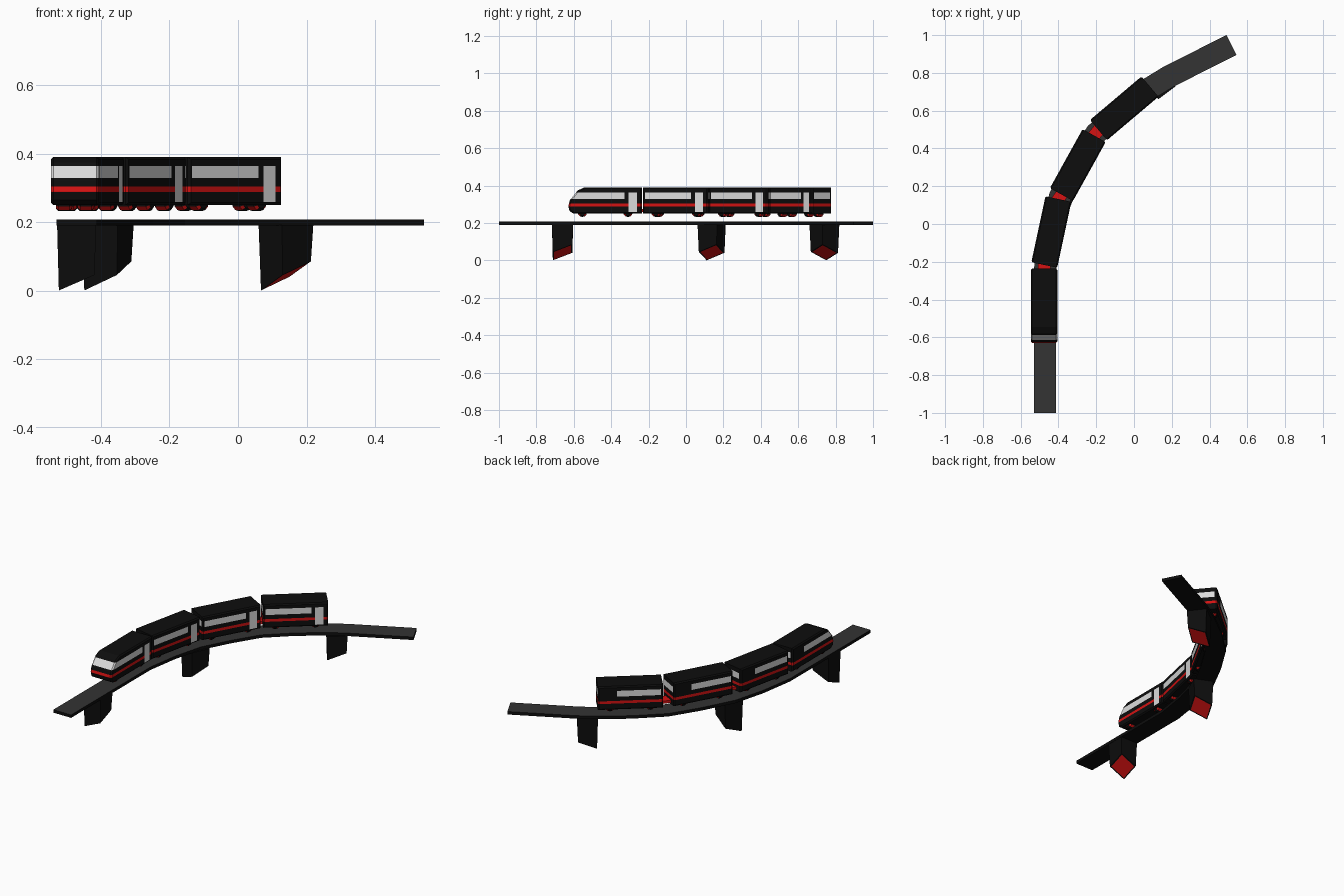
import bpy, bmesh, math
from mathutils import Matrix, Vector

if "Cube" in bpy.data.objects:
    bpy.data.objects.remove(bpy.data.objects["Cube"])


def material(name, rgb):
    m = bpy.data.materials.new(name)
    m.use_nodes = True
    m.diffuse_color = (*rgb, 1)
    m.node_tree.nodes["Principled BSDF"].inputs["Base Color"].default_value = (*rgb, 1)
    return m


PALETTE = [material("black", (0.004, 0.004, 0.004)),
           material("red", (0.66, 0.006, 0.006)),
           material("window_grey", (0.72, 0.72, 0.72)),
           material("deck_grey", (0.033, 0.033, 0.033))]
BLACK, RED, WINDOW, DECK = range(4)
HALF = 0.07                       # half width of a coach
FLOOR, ROOF = 0.25, 0.39


def finish(bm, name, matrix=Matrix()):
    bmesh.ops.recalc_face_normals(bm, faces=bm.faces)
    me = bpy.data.meshes.new(name)
    bm.to_mesh(me)
    bm.free()
    for m in PALETTE:
        me.materials.append(m)
    ob = bpy.data.objects.new(name, me)
    ob.matrix_world = matrix
    bpy.context.collection.objects.link(ob)
    return ob


def place(x, y, heading):
    """Local +y runs along the line, turned clockwise by the heading."""
    return Matrix.Translation((x, y, 0)) @ Matrix.Rotation(-math.radians(heading), 4, 'Z')


def slice_at(bm, axis, values):
    for v in values:
        co, no = Vector(), Vector()
        co[axis], no[axis] = v, 1
        bmesh.ops.bisect_plane(bm, geom=bm.verts[:] + bm.edges[:] + bm.faces[:],
                               plane_co=co, plane_no=no, dist=1e-5)


def coach_body(name, profile, length, nosed, matrix):
    # Side profile extruded across the coach, rims chamfered
    bm = bmesh.new()
    cap = bm.faces.new([bm.verts.new((-HALF, y, z)) for y, z in profile])
    new = bmesh.ops.extrude_face_region(bm, geom=[cap])["geom"]
    bmesh.ops.translate(bm, vec=(2 * HALF, 0, 0),
                        verts=[g for g in new if isinstance(g, bmesh.types.BMVert)])
    bm.normal_update()
    rims = [e for e in bm.edges if abs(e.verts[0].co.x - e.verts[1].co.x) < 1e-4]
    bmesh.ops.bevel(bm, geom=rims, offset=0.007, segments=1, affect='EDGES')

    # Cut the lines of the stripe, windows and door
    door = (length - 0.072, length - 0.026)
    window_end = {1: length - 0.092, -1: length - 0.105}
    slice_at(bm, 2, (0.259, 0.288, 0.304, 0.329, 0.364))
    slice_at(bm, 1, (0.012, *window_end.values(), *door))
    slice_at(bm, 0, (-0.056, 0.056))
    bmesh.ops.recalc_face_normals(bm, faces=bm.faces)

    # Paint by height and direction
    for f in bm.faces:
        c, n = f.calc_center_median(), f.normal
        side = 1 if c.x > 0 else -1
        on_side = abs(n.x) > 0.9
        in_glass = 0.329 < c.z < 0.364
        in_front = c.y < length / 2
        if abs(n.z) > 0.95:
            continue
        if on_side and side > 0 and door[0] < c.y < door[1] and 0.259 < c.z < 0.364:
            f.material_index = WINDOW
        elif 0.288 < c.z < 0.304:
            f.material_index = RED
        elif in_glass and on_side and c.y < window_end[side] and (nosed or c.y > 0.012):
            f.material_index = WINDOW
        elif in_glass and not on_side and nosed and in_front:
            f.material_index = WINDOW
        elif in_glass and abs(n.y) > 0.9 and abs(c.x) < 0.056:
            f.material_index = WINDOW
    finish(bm, name, matrix)


def wheels(name, length, matrix):
    # Four rounded wheels showing under the floor
    bm = bmesh.new()
    for y in (0.19 * length, 0.81 * length):
        for x in (-0.032, 0.032):
            m = Matrix.Translation((x, y, 0.258)) @ Matrix.Rotation(math.pi / 2, 4, 'Y')
            bmesh.ops.create_cone(bm, cap_ends=True, segments=12, radius1=0.026,
                                  radius2=0.026, depth=0.048, matrix=m)
    rims = [e for e in bm.edges if abs(e.verts[0].co.x - e.verts[1].co.x) < 1e-4]
    bmesh.ops.bevel(bm, geom=rims, offset=0.008, segments=1, affect='EDGES')
    bm.normal_update()
    for f in bm.faces:
        if 0.237 < f.calc_center_median().z < 0.25 and abs(f.normal.y) > 0.4:
            f.material_index = RED
    finish(bm, name, matrix)


def box(name, size, centre, mat, matrix):
    bm = bmesh.new()
    bmesh.ops.create_cube(bm, size=1, matrix=Matrix.Translation(centre) @ Matrix.Diagonal((*size, 1)))
    for f in bm.faces:
        f.material_index = mat
    finish(bm, name, matrix)


# Train: leading coach with a sloping nose, then three plain coaches
LEAD, PLAIN = 0.393, 0.357
nose = [(0.028, FLOOR), (0.006, 0.264), (0, 0.29), (0.008, 0.322),
        (0.05, 0.374), (0.085, ROOF), (LEAD, ROOF), (LEAD, FLOOR)]
plain = [(0, FLOOR), (0, ROOF), (PLAIN, ROOF), (PLAIN, FLOOR)]
coaches = [("lead_coach", nose, LEAD, (-0.476, -0.629, 0)),
           ("second_coach", plain, PLAIN, (-0.475, -0.217, 12.1)),
           ("third_coach", plain, PLAIN, (-0.384, 0.156, 29)),
           ("rear_coach", plain, PLAIN, (-0.188, 0.497, 49.8))]
previous_rear = None
for name, profile, length, spot in coaches:
    matrix = place(*spot)
    coach_body(name, profile, length, name == "lead_coach", matrix)
    wheels(name + "_wheels", length, matrix)
    # Red coupling between neighbouring coaches
    if previous_rear is not None:
        gap = matrix.translation - previous_rear
        middle = previous_rear + gap / 2
        heading = math.degrees(math.atan2(gap.x, gap.y))
        box(name + "_coupling", (0.065, gap.length + 0.03, 0.016), (0, 0, 0.266), RED,
            place(middle.x, middle.y, heading))
    previous_rear = matrix @ Vector((0, length, 0))

# Curved deck swept along the line with mitred joints
path = [Vector(p) for p in ((-0.471, -1), (-0.471, -0.24), (-0.44, -0.04), (-0.392, 0.143),
                            (-0.3, 0.32), (-0.2, 0.48), (-0.06, 0.61), (0.085, 0.72),
                            (0.18, 0.778), (0.516, 0.948))]
bm = bmesh.new()
rings = []
for i, p in enumerate(path):
    before = (p - path[i - 1]).normalized() if i else None
    after = (path[i + 1] - p).normalized() if i < len(path) - 1 else None
    d = ((before or after) + (after or before)).normalized()
    across = Vector((d.y, -d.x)) * 0.059
    rings.append([bm.verts.new((*(p + across * s), z))
                  for s, z in ((-1, 0.19), (1, 0.19), (1, 0.208), (-1, 0.208))])
for a, b in zip(rings, rings[1:]):
    for k in range(4):
        f = bm.faces.new((a[k], a[(k + 1) % 4], b[(k + 1) % 4], b[k]))
        f.material_index = DECK if k == 2 else BLACK
bm.faces.new(rings[0])
bm.faces.new(rings[-1])
finish(bm, "track_deck", Matrix())

# Tapered piers, cut off at a slant, with a red panel underneath
for name, spot in (("front_pier", (-0.471, -0.66, 0)), ("middle_pier", (-0.38, 0.137, 24)),
                   ("rear_pier", (0.14, 0.74, 53))):
    bm = bmesh.new()
    bmesh.ops.create_cube(bm, size=1)
    for v in bm.verts:
        u, w = v.co.x, v.co.y
        top = v.co.z > 0
        width = 0.114 if top else 0.104
        v.co = (u * width, w * width, 0.191 if top else 0.043 + 0.045 * u + 0.04 * w)
    bm.normal_update()
    under = min(bm.faces, key=lambda f: f.normal.z)
    bmesh.ops.inset_region(bm, faces=[under], thickness=0.009)
    under.material_index = RED
    finish(bm, name, place(*spot))
